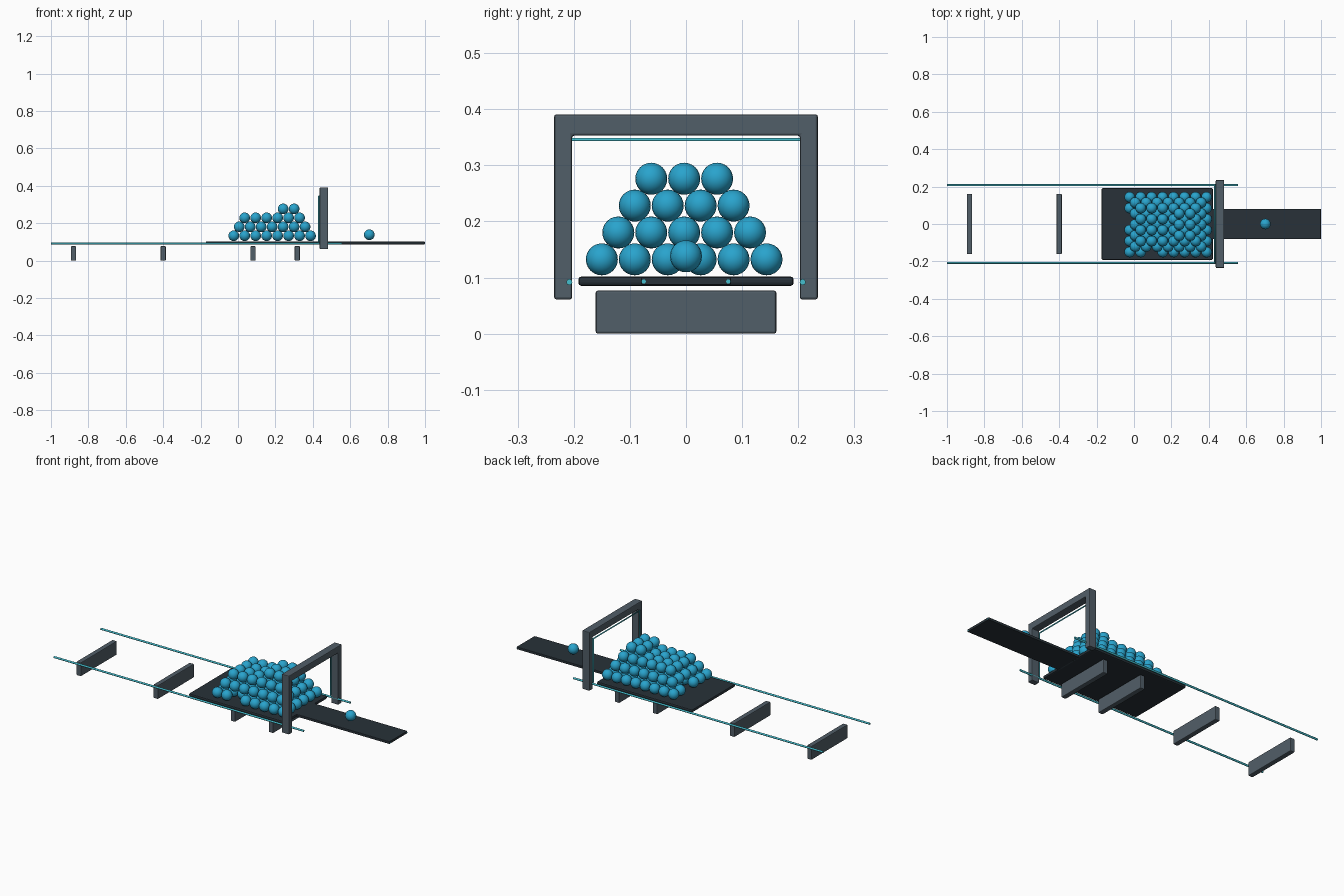
import bpy
import bmesh
from mathutils import Matrix

if "Cube" in bpy.data.objects:
    bpy.data.objects.remove(bpy.data.objects["Cube"])


def material(name, rgb):
    m = bpy.data.materials.new(name)
    m.diffuse_color = (*rgb, 1)
    m.use_nodes = True
    m.node_tree.nodes["Principled BSDF"].inputs["Base Color"].default_value = m.diffuse_color
    return m


BLUE = material("ball blue", (0.022, 0.37, 0.61))
CYAN = material("bright cyan", (0.06, 0.52, 0.62))
GREY = material("slate grey", (0.083, 0.112, 0.138))
DARK = material("charcoal", (0.021, 0.031, 0.040))


def add_object(name, bm, mat):
    mesh = bpy.data.meshes.new(name)
    bm.to_mesh(mesh)
    bm.free()
    mesh.materials.append(mat)
    obj = bpy.data.objects.new(name, mesh)
    bpy.context.collection.objects.link(obj)
    return obj


def add_bevel(obj, width):
    b = obj.modifiers.new("rounded edges", 'BEVEL')
    b.width = width
    b.segments = 2


def box(name, lo, hi, mat, bevel=0.004):
    bm = bmesh.new()
    bmesh.ops.create_cube(bm, size=1)
    for v in bm.verts:
        v.co = [a + (c + 0.5) * (b - a) for a, b, c in zip(lo, hi, v.co)]
    obj = add_object(name, bm, mat)
    add_bevel(obj, bevel)
    return obj


def rod(name, points, radius, mat):
    curve = bpy.data.curves.new(name, 'CURVE')
    curve.dimensions = '3D'
    curve.bevel_depth = radius
    curve.bevel_resolution = 2
    curve.use_fill_caps = True
    spline = curve.splines.new('POLY')
    spline.points.add(len(points) - 1)
    for p, co in zip(spline.points, points):
        p.co = (*co, 1)
    curve.materials.append(mat)
    obj = bpy.data.objects.new(name, curve)
    bpy.context.collection.objects.link(obj)


def balls(name, centres):
    bm = bmesh.new()
    for c in centres:
        bmesh.ops.create_uvsphere(bm, u_segments=20, v_segments=12,
                                  radius=0.0285, matrix=Matrix.Translation(c))
    for f in bm.faces:
        f.smooth = True
    add_object(name, bm, BLUE)


# Cross sleepers under the track
for i, x in enumerate((-0.88, -0.40, 0.08, 0.317)):
    box(f"sleeper_{i + 1}", (x - 0.014, -0.161, 0.0),
        (x + 0.014, 0.161, 0.077), GREY)

# Sliding tray and outlet belt
box("tray", (-0.173, -0.192, 0.085), (0.422, 0.192, 0.102), DARK, 0.006)
box("outlet_belt", (0.41, -0.080, 0.087), (0.999, 0.080, 0.101), DARK, 0.002)

# Long side rails, and thin belt rails set into the belt edges
for side, s in (("left", 1), ("right", -1)):
    rod(f"side_rail_{side}", [(-1, s * 0.208, 0.092), (0.555, s * 0.208, 0.092)],
        0.0055, CYAN)
    rod(f"belt_rail_{side}", [(0.42, s * 0.0755, 0.093), (1, s * 0.0755, 0.093)],
        0.004, CYAN)

# Gantry: one U-shaped profile extruded along the track
profile = [(-0.235, 0.061), (-0.203, 0.061), (-0.203, 0.353), (0.203, 0.353),
           (0.203, 0.061), (0.235, 0.061), (0.235, 0.391), (-0.235, 0.391)]
bm = bmesh.new()
face = bm.faces.new([bm.verts.new((0.437, y, z)) for y, z in profile])
ext = bmesh.ops.extrude_face_region(bm, geom=[face])
for v in ext["geom"]:
    if isinstance(v, bmesh.types.BMVert):
        v.co.x += 0.045
bmesh.ops.recalc_face_normals(bm, faces=bm.faces)
add_bevel(add_object("gantry", bm, GREY), 0.004)

# Light strip around the gantry opening
rod("light_strip", [(0.433, -0.207, 0.10), (0.433, -0.207, 0.346),
                    (0.433, 0.207, 0.346), (0.433, 0.207, 0.10)], 0.004, CYAN)

# Stepped pile of balls, each layer nested in the hollows below
STEP = 0.0587
MISSING = {(0, 0, 3), (0, 2, 0)}
pile = []
for layer in range(4):
    first = 3 if layer == 3 else 0
    for i in range(first, 8 - layer):
        for j in range(6 - layer):
            if (layer, i, j) not in MISSING:
                pile.append((-0.023 + STEP * (i + layer / 2),
                             -0.150 + STEP * (j + layer / 2),
                             0.1325 + 0.0479 * layer))
balls("ball_pile", pile)

# Single ball on the belt
balls("delivered_ball", [(0.702, 0, 0.138)])
